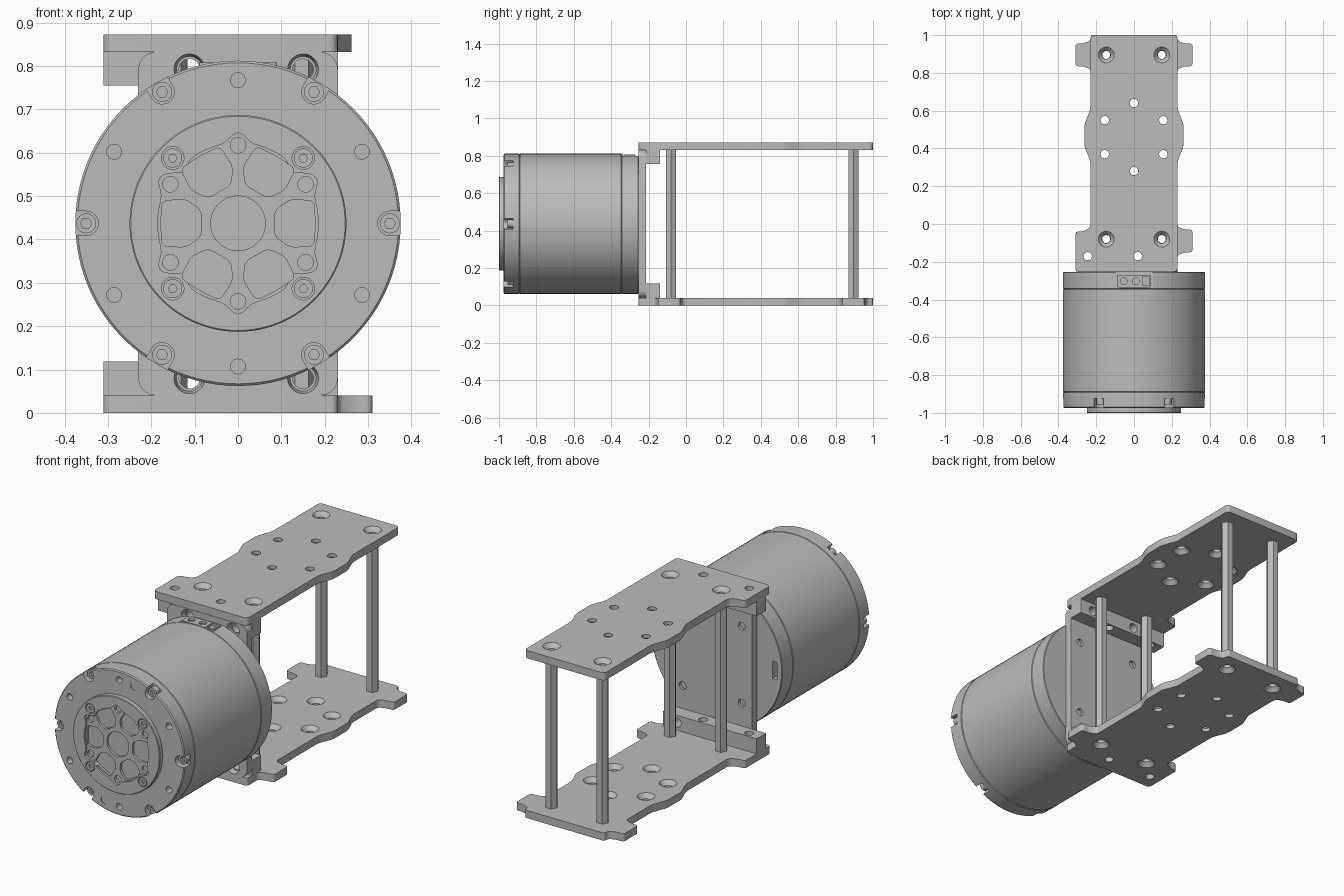
import bpy, bmesh, math
from math import sin, cos, pi, radians
from mathutils import Matrix

if "Cube" in bpy.data.objects:
    bpy.data.objects.remove(bpy.data.objects["Cube"])

metal = bpy.data.materials.new("grey metal")
metal.use_nodes = True
metal.diffuse_color = (0.5, 0.5, 0.5, 1)
metal.node_tree.nodes["Principled BSDF"].inputs["Base Color"].default_value = (0.5, 0.5, 0.5, 1)

AXIS_Z = 0.437     # height of the motor axis
FACE, HUB = -0.975, -1.0
TOP, THICK = 0.872, 0.04


def ring(r, cu=0, cv=0, n=24):
    return [(cu + r * cos(2 * pi * i / n), cv + r * sin(2 * pi * i / n)) for i in range(n)]


def rect(u0, u1, v0, v1):
    return [(u0, v0), (u1, v0), (u1, v1), (u0, v1)]


def turn(pts, angle, cv=AXIS_Z):
    """Rotate points around the motor axis."""
    c, s = cos(angle), sin(angle)
    return [(u * c - v * s, cv + u * s + v * c) for u, v in pts]


def prism(bm, axis, lo, hi, pts, pts_hi=None, soft=0):
    """Extrude a 2D outline along y or z, optionally tapering or rounding corners."""
    def at(p, w):
        return (p[0], w, p[1]) if axis == "y" else (p[0], p[1], w)
    a = [bm.verts.new(at(p, lo)) for p in pts]
    b = [bm.verts.new(at(p, hi)) for p in (pts_hi or pts)]
    n = len(a)
    faces = [bm.faces.new(a), bm.faces.new(b[::-1])]
    faces += [bm.faces.new((a[i], b[i], b[(i + 1) % n], a[(i + 1) % n])) for i in range(n)]
    bmesh.ops.recalc_face_normals(bm, faces=faces)
    if soft:
        edges = [bm.edges.get((a[i], b[i])) for i in range(n)]
        bmesh.ops.bevel(bm, geom=edges, offset=soft, segments=5, affect="EDGES",
                        profile=0.5, clamp_overlap=True)


def lathe(bm, profile, n=96):
    """Revolve (radius, y) points around the motor axis."""
    rows = [[bm.verts.new((u, y, v)) for u, v in ring(r, 0, AXIS_Z, n)] for r, y in profile]
    for p, q in zip(rows, rows[1:]):
        for i in range(n):
            bm.faces.new((p[i], q[i], q[(i + 1) % n], p[(i + 1) % n]))
    bm.faces.new(rows[0])
    bm.faces.new(rows[-1][::-1])
    bmesh.ops.recalc_face_normals(bm, faces=bm.faces[:])


def to_object(bm, name):
    mesh = bpy.data.meshes.new(name)
    bm.to_mesh(mesh)
    bm.free()
    mesh.materials.append(metal)
    obj = bpy.data.objects.new(name, mesh)
    bpy.context.collection.objects.link(obj)
    return obj


def finish(bm, name, cutter=None):
    obj = to_object(bm, name)
    bpy.ops.object.select_all(action="DESELECT")
    bpy.context.view_layer.objects.active = obj
    obj.select_set(True)
    if cutter:
        tool = to_object(cutter, name + "_cutter")
        tool.hide_render = True
        mod = obj.modifiers.new("cut", "BOOLEAN")
        mod.operation, mod.solver, mod.object = "DIFFERENCE", "EXACT", tool
        mod.use_self = True
        bpy.ops.object.modifier_apply(modifier="cut")
        bpy.data.objects.remove(tool)
    bpy.ops.object.shade_smooth_by_angle(angle=radians(30))
    return obj


# Motor housing with seams, screw notches, front holes and connector pocket
body, cut = bmesh.new(), bmesh.new()
lathe(body, [(0.37, FACE), (0.375, -0.97), (0.375, -0.893), (0.371, -0.89), (0.375, -0.887),
             (0.375, -0.348), (0.371, -0.345), (0.375, -0.342), (0.375, -0.257), (0.372, -0.254)])
notch = [(0.45, 0.028), (0.45, -0.028)] + [
    (0.35 + 0.028 * cos(a), 0.028 * sin(a)) for a in [radians(270 - 15 * i) for i in range(13)]]
for k in range(6):
    prism(cut, "y", -1.1, -0.925, turn(notch, k * pi / 3))
    hole = turn([(0.33, 0)], pi / 6 + k * pi / 3)[0]
    prism(cut, "y", -1.1, -0.94, ring(0.017, *hole))
for side in (-1, 1):
    prism(cut, "y", -1.1, -0.972, ring(0.02, side * 0.085, AXIS_Z + side * 0.318))
prism(cut, "y", -0.34, -0.2, rect(-0.1, 0.1, 0.797, 0.9))
prism(cut, "y", -0.29, -0.2, rect(-0.345, -0.32, 0.39, 0.48))
finish(body, "motor_housing", cut)

# Connector on the upper rear of the housing
plug, cut = bmesh.new(), bmesh.new()
prism(plug, "z", 0.78, 0.808, rect(-0.09, 0.09, -0.335, -0.27), soft=0.005)
for x in (-0.055, 0.01):
    prism(cut, "z", 0.795, 0.9, ring(0.018, x, -0.303))
prism(cut, "z", 0.79, 0.9, rect(0.045, 0.08, -0.325, -0.28))
finish(plug, "connector", cut)

# Output hub: rim with a scalloped recess
hub, cut = bmesh.new(), bmesh.new()
lathe(hub, [(0.25, -0.95), (0.25, -0.997), (0.247, HUB)])


def scallop(a):
    lobe = 0.024 * max(math.exp(-((a - pi / 6 - k * pi / 3) / 0.12) ** 2) for k in range(-1, 7))
    dent = 0.018 * max(math.exp(-((a - pi / 4 - k * pi / 2) / 0.09) ** 2) for k in range(4))
    return 0.185 + lobe - dent


angles = [2 * pi * i / 120 for i in range(120)]
prism(cut, "y", -1.1, -0.988, [(scallop(a) * cos(a), AXIS_Z + scallop(a) * sin(a)) for a in angles])
for k in range(4):
    spot = turn([(0.213, 0)], pi / 4 + k * pi / 2)[0]
    prism(cut, "y", -1.1, -0.985, ring(0.026, *spot))
finish(hub, "output_hub", cut)

# Spoked plate inside the hub
pocket = [(0.085, -0.03), (0.12, -0.055), (0.175, -0.052), (0.178, 0),
          (0.175, 0.052), (0.12, 0.055), (0.085, 0.03)]
cut = bmesh.new()
for k in range(6):
    prism(cut, "y", -1.1, -0.965, turn(pocket, k * pi / 3), soft=0.012)
    hole = turn([(0.18, 0)], pi / 6 + k * pi / 3)[0]
    prism(cut, "y", -1.1, -0.96, ring(0.018, *hole))
prism(cut, "y", -1.1, -0.96, ring(0.063, 0, AXIS_Z, 48))
hub_obj = bpy.data.objects["output_hub"]
face = bmesh.new()
face.from_mesh(hub_obj.data)
bpy.data.objects.remove(hub_obj)
finish(face, "output_hub", cut)

studs = bmesh.new()
for k in range(3):
    spot = turn([(0.158, 0)], pi / 3 + k * 2 * pi / 3)[0]
    prism(studs, "y", -0.975, -0.955, ring(0.027, *spot))
finish(studs, "hub_studs")

# Socket head screws
screws, cut = bmesh.new(), bmesh.new()
for k in range(6):
    spot = turn([(0.35, 0)], k * pi / 3)[0]
    prism(screws, "y", -0.955, -0.92, ring(0.023, *spot))
    prism(cut, "y", -1.1, -0.94, ring(0.013, *spot, 6))
for k in range(4):
    spot = turn([(0.213, 0)], pi / 4 + k * pi / 2)[0]
    prism(screws, "y", -0.998, -0.98, ring(0.022, *spot))
    prism(cut, "y", -1.1, -0.99, ring(0.01, *spot, 6))
finish(screws, "screws", cut)

# Mounting plate behind the motor
BOLTS = [(x, z) for x in (-0.112, 0.15) for z in (0.08, 0.792)]
plate, cut = bmesh.new(), bmesh.new()
prism(plate, "y", -0.255, -0.215, rect(-0.23, 0.23, THICK, TOP - THICK), soft=0.04)
for x, z in BOLTS:
    prism(cut, "y", -0.3, -0.2, ring(0.024, x, z))
    prism(cut, "y", -0.3, -0.228, ring(0.045, x, z), ring(0.03, x, z))
for x in (-0.17, 0.17):
    for dz in (-0.2, 0.2):
        prism(cut, "y", -0.23, -0.1, ring(0.02, x, AXIS_Z + dz))
finish(plate, "mounting_plate", cut)

# Cross bars joining the mounting plate to the frame plates
FRONT_HOLES = [(-0.245, -0.17), (0.02, -0.17)]
for name, lo in (("lower_bar", THICK), ("upper_bar", 0.755)):
    bar, cut = bmesh.new(), bmesh.new()
    prism(bar, "z", lo, lo + 0.078, rect(-0.31, 0.23, -0.215, -0.138))
    for x, z in BOLTS:
        if lo < z < lo + 0.078:
            prism(cut, "y", -0.3, 0, ring(0.024, x, z))
    for x, y in FRONT_HOLES:
        prism(cut, "z", 0, 1, ring(0.022, x, y))
    finish(bar, name, cut)

# Frame plates: outline with waist bulges and ears
POSTS = [(x, y) for x in (-0.147, 0.147) for y in (-0.08, 0.895)]
SMALL = [(0, 0.64), (0, 0.28)] + [(x, y) for x in (-0.155, 0.155) for y in (0.37, 0.55)]
bulge = [(0.23, 0.33), (0.262, 0.41), (0.262, 0.53), (0.23, 0.61)]


def ear(y0, y1):
    return [(0.23, y0), (0.27, y0 + 0.015), (0.31, y0 + 0.015),
            (0.31, y1 - 0.015), (0.27, y1 - 0.015), (0.23, y1)]


for name, z0, lower in (("lower_frame_plate", 0, True), ("upper_frame_plate", TOP - THICK, False)):
    rear = ear(0.82, 0.97) if lower else []
    right = [(0.23, -0.253)] + (ear(-0.165, -0.015) if lower else []) + bulge + rear + [(0.23, 1)]
    left = [(0.31, -0.253), (0.31, -0.04), (0.27, -0.04), (0.23, -0.02)] + bulge + rear + [(0.23, 1)]
    frame, cut = bmesh.new(), bmesh.new()
    prism(frame, "z", z0, z0 + THICK, right + [(-x, y) for x, y in left[::-1]], soft=0.026)
    inner, outer = (z0 + THICK, z0) if lower else (z0, z0 + THICK)
    step = 1 if lower else -1
    for x, y in POSTS + SMALL + FRONT_HOLES:
        prism(cut, "z", z0 - 0.1, z0 + 0.14, ring(0.022, x, y))
    for x, y in POSTS:
        prism(cut, "z", outer - 0.001 * step, outer + 0.022 * step, ring(0.043, x, y), ring(0.0225, x, y))
    for x, y in SMALL:
        prism(cut, "z", inner + 0.001 * step, inner - 0.022 * step, ring(0.043, x, y), ring(0.0225, x, y))
    finish(frame, name, cut)

# Hollow hexagonal posts
for i, (x, y) in enumerate(POSTS):
    post, cut = bmesh.new(), bmesh.new()
    prism(post, "z", THICK, TOP - THICK, ring(0.031, x, y, 6))
    prism(cut, "z", 0, 1, ring(0.021, x, y))
    finish(post, "post_%d" % (i + 1), cut)
